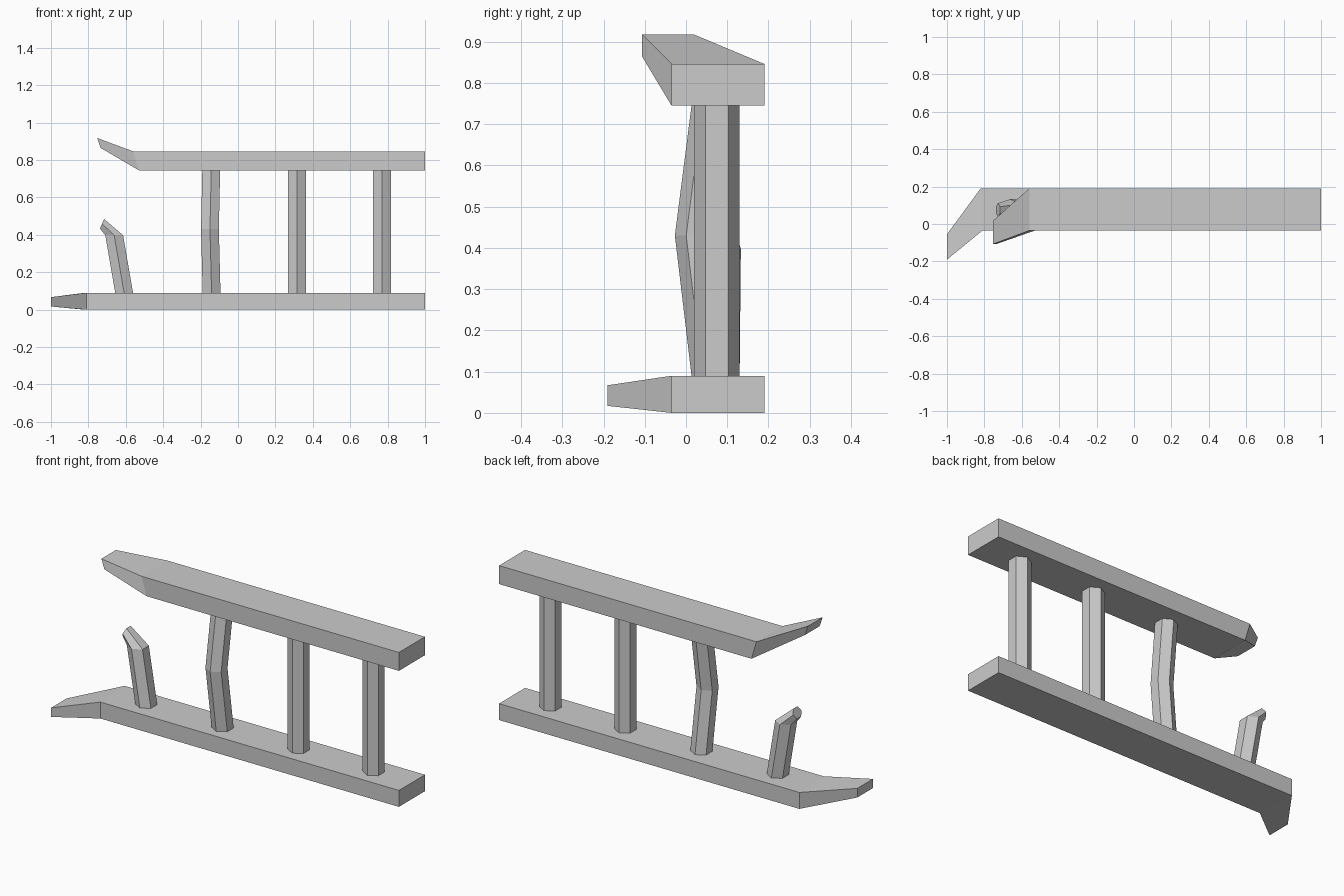
import bpy, bmesh
from math import cos, sin, pi
from mathutils import Vector

if "Cube" in bpy.data.objects:
    bpy.data.objects.remove(bpy.data.objects["Cube"])


def loft(name, rings):
    """Skin a closed solid through matching rings of points."""
    bm = bmesh.new()
    vs = [[bm.verts.new(p) for p in ring] for ring in rings]
    n = len(vs[0])
    for a, b in zip(vs, vs[1:]):
        for i in range(n):
            j = (i + 1) % n
            bm.faces.new((a[i], a[j], b[j], b[i]))
    bm.faces.new(vs[0][::-1])
    bm.faces.new(vs[-1])
    bmesh.ops.recalc_face_normals(bm, faces=bm.faces)
    me = bpy.data.meshes.new(name)
    bm.to_mesh(me)
    bm.free()
    ob = bpy.data.objects.new(name, me)
    bpy.context.collection.objects.link(ob)
    return ob


def rect(xt, xb, y0, y1, z0, z1):
    """Rail section; top edge at xt and bottom edge at xb, each (front, back)."""
    return [(xb[0], y0, z0), (xb[1], y1, z0), (xt[1], y1, z1), (xt[0], y0, z1)]


def hexagon(x, y, z, r=0.055, axis=(0, 0, 1), ry=None):
    """Six-sided rung section with a corner facing front, square to axis."""
    w = Vector(axis).normalized()
    u = Vector((0, 1, 0)).cross(w).normalized()
    v = w.cross(u)
    c = Vector((x, y, z))
    ry = ry or r
    return [c + u * r * sin(k * pi / 3) + v * ry * cos(k * pi / 3) for k in range(6)]


# Side rails, each with a snapped, tapered end
loft("lower_rail", [
    rect((1, 1), (1, 1), -0.035, 0.19, 0.0, 0.09),
    rect((-0.81, -0.82), (-0.81, -0.82), -0.035, 0.19, 0.0, 0.09),
    rect((-1, -1), (-1, -1), -0.19, -0.055, 0.017, 0.067)])
loft("upper_rail", [
    rect((1, 1), (1, 1), -0.035, 0.19, 0.745, 0.846),
    rect((-0.56, -0.56), (-0.53, -0.53), -0.035, 0.19, 0.745, 0.846),
    rect((-0.753, -0.753), (-0.735, -0.735), -0.107, 0.018, 0.865, 0.918)])

# Straight rungs
for i, x in enumerate((0.315, 0.77)):
    loft(f"straight_rung_{i + 1}", [hexagon(x, 0.075, 0.085), hexagon(x, 0.075, 0.75)])

# Bowed rung
loft("bowed_rung", [
    hexagon(-0.141, 0.069, 0.085),
    hexagon(-0.15, 0.028, 0.43),
    hexagon(-0.143, 0.069, 0.75)])

# Broken rung with a bent tip
loft("broken_rung", [
    hexagon(-0.608, 0.075, 0.085),
    hexagon(-0.662, 0.078, 0.398),
    hexagon(-0.727, 0.075, 0.459, 0.032, (-0.9, 0, 0.4), 0.036)])
